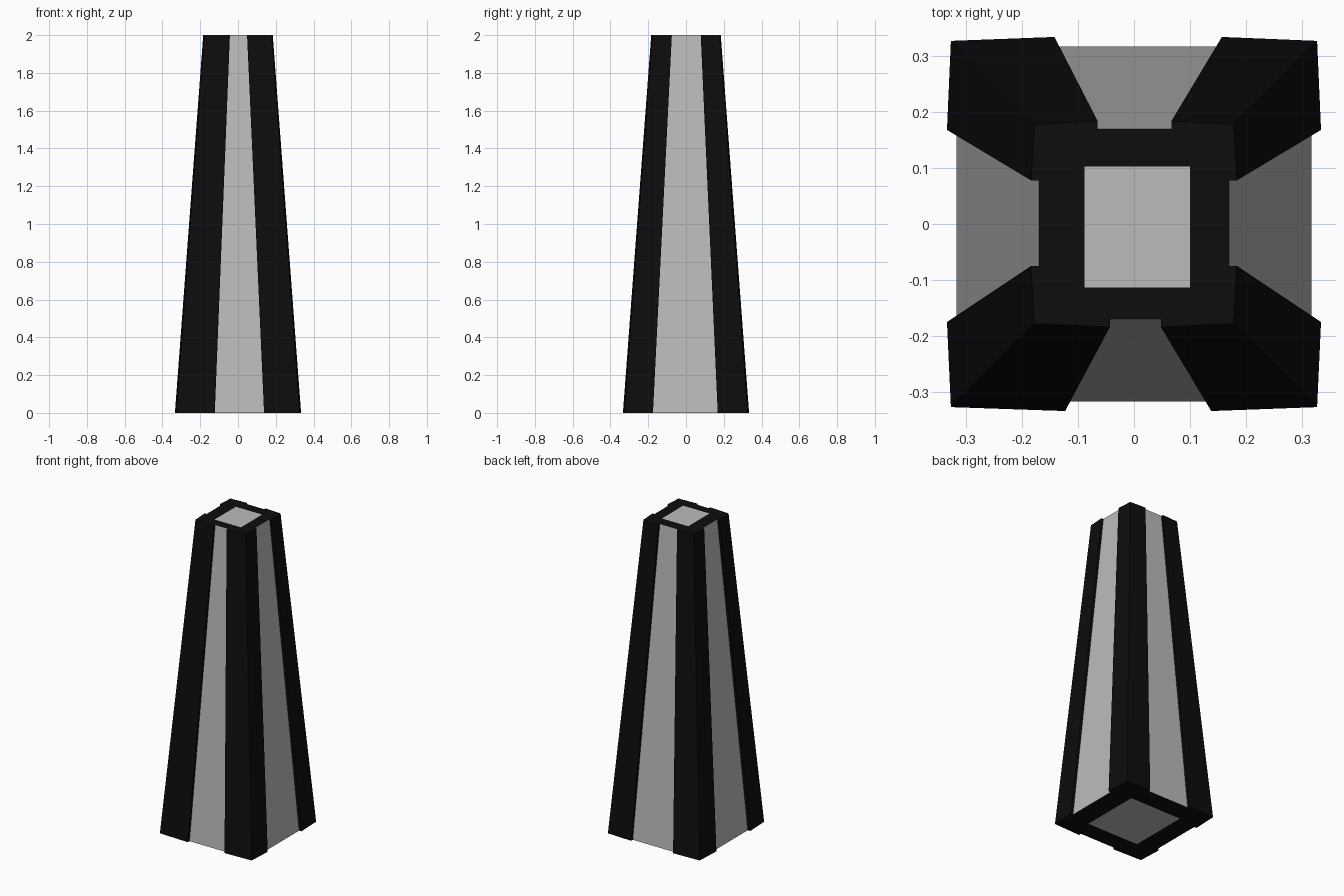
import bpy

if "Cube" in bpy.data.objects:
    bpy.data.objects.remove(bpy.data.objects["Cube"])

H = 2.0
CORE_B, CORE_T = 0.317, 0.170   # core half widths at bottom and top

black = bpy.data.materials.new("black_trim")
black.diffuse_color = (0.004, 0.004, 0.004, 1)
black.use_nodes = True
black.node_tree.nodes["Principled BSDF"].inputs["Base Color"].default_value = black.diffuse_color
grey = bpy.data.materials.new("grey_panel")
grey.diffuse_color = (0.5, 0.5, 0.5, 1)
grey.use_nodes = True
grey.node_tree.nodes["Principled BSDF"].inputs["Base Color"].default_value = grey.diffuse_color


def make(name, verts, faces, mats, black_faces=()):
    mesh = bpy.data.meshes.new(name)
    mesh.from_pydata(verts, [], faces)
    for m in mats:
        mesh.materials.append(m)
    for i in black_faces:
        mesh.polygons[i].material_index = 1
    obj = bpy.data.objects.new(name, mesh)
    bpy.context.collection.objects.link(obj)
    return obj


def rect(x0, x1, y0, y1, z):
    return [(x0, y0, z), (x1, y0, z), (x1, y1, z), (x0, y1, z)]


# Tapered core; both ends carry a black border round a grey centre
b, t = CORE_B, CORE_T
verts = (rect(-b, b, -b, b, 0) + rect(-t, t, -t, t, H)
         + rect(-0.19, 0.18, -0.20, 0.19, 0) + rect(-0.088, 0.10, -0.113, 0.103, H))
faces = [(11, 10, 9, 8), (12, 13, 14, 15)]
for i in range(4):
    j = (i + 1) % 4
    faces.append((i, j, j + 4, i + 4))
for i in range(4):
    j = (i + 1) % 4
    faces.append((j, i, i + 8, j + 8))
    faces.append((i + 4, j + 4, j + 12, i + 12))
make("tapered_core", verts, faces, [grey, black], range(6, 14))


# Angle trim wrapped round one corner: L-shaped section lofted bottom to top
def corner_trim(name, sx, sy, ax_b, ax_t, by_b, by_t):
    def section(a, bb, core, corner, edge, z):
        pts = [(a, edge), (corner, corner), (edge, bb),
               (core, bb), (core, core), (a, core)]
        return [(sx * x, sy * y, z) for x, y in pts]

    verts = (section(ax_b, by_b, CORE_B, 0.327, 0.334, 0)
             + section(ax_t, by_t, CORE_T, 0.178, 0.184, H))
    # each end cap is two quads, one per leg of the L
    faces = [(0, 1, 4, 5), (1, 2, 3, 4), (11, 10, 7, 6), (10, 9, 8, 7)]
    faces += [((i + 1) % 6, i, i + 6, (i + 1) % 6 + 6) for i in range(6)]
    if sx * sy < 0:
        faces = [f[::-1] for f in faces]
    make(name, verts, faces, [black])


corner_trim("front_left_trim", -1, -1, 0.123, 0.043, 0.175, 0.075)
corner_trim("front_right_trim", 1, -1, 0.138, 0.048, 0.175, 0.075)
corner_trim("back_right_trim", 1, 1, 0.157, 0.067, 0.168, 0.078)
corner_trim("back_left_trim", -1, 1, 0.142, 0.065, 0.168, 0.078)
